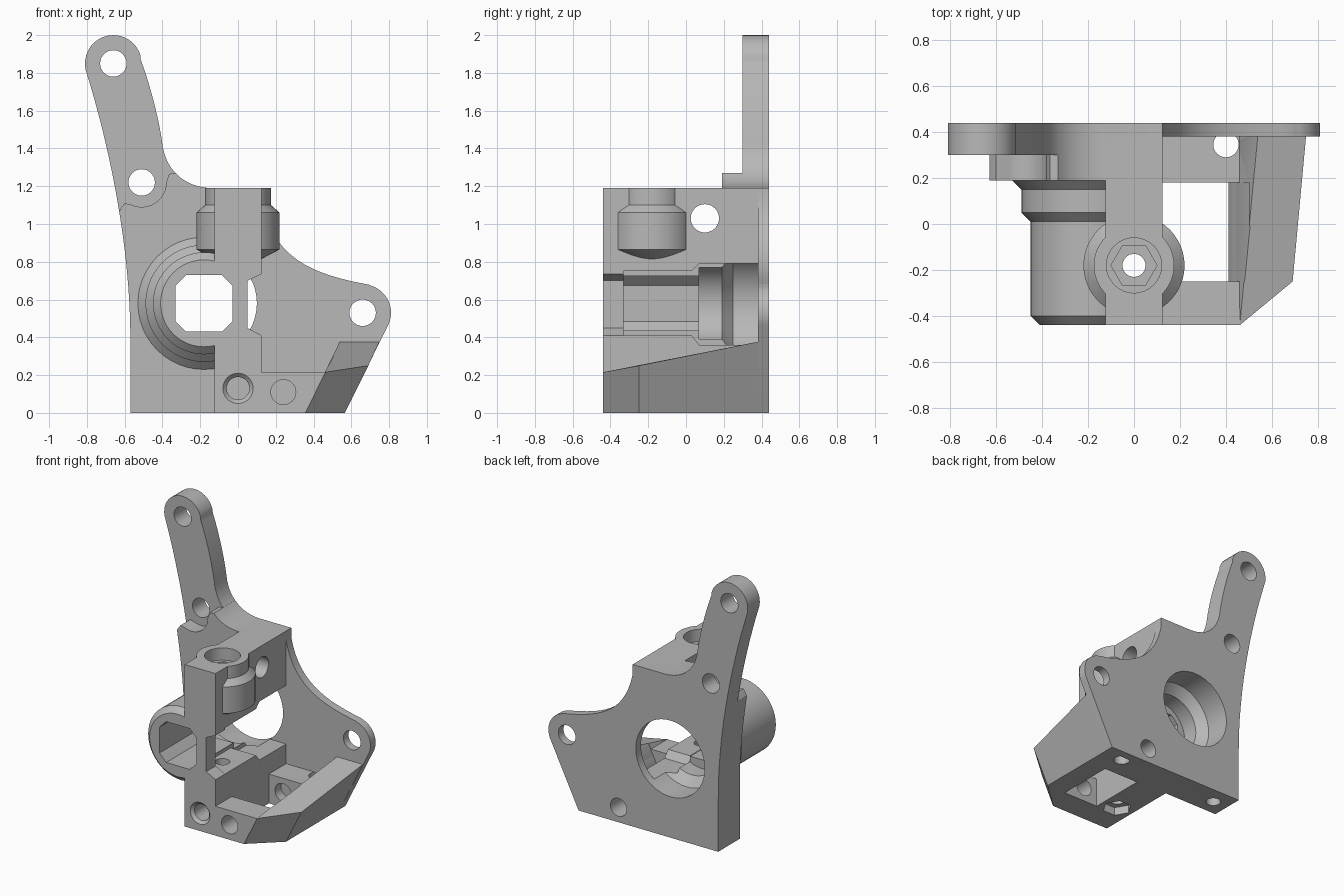
import bpy, bmesh
from math import sin, cos, radians, pi
from mathutils import Vector
from mathutils.geometry import interpolate_bezier

cube = bpy.data.objects.get("Cube")
if cube:
    bpy.data.objects.remove(cube, do_unlink=True)

grey = bpy.data.materials.new("plain grey")
grey.use_nodes = True
grey.diffuse_color = (0.48, 0.48, 0.48, 1)
grey.node_tree.nodes["Principled BSDF"].inputs["Base Color"].default_value = grey.diffuse_color


def place(axis, u, v, t):
    """Section point (u, v) at distance t along the given axis."""
    return {"x": (t, u, v), "y": (u, t, v), "z": (u, v, t)}[axis]


def finish(name, bm):
    bmesh.ops.recalc_face_normals(bm, faces=bm.faces[:])
    mesh = bpy.data.meshes.new(name)
    bm.to_mesh(mesh)
    bm.free()
    mesh.materials.append(grey)
    obj = bpy.data.objects.new(name, mesh)
    bpy.context.collection.objects.link(obj)
    return obj


def loft(name, axis, rings):
    """Solid through equal-length rings, each given as (distance, points)."""
    bm = bmesh.new()
    loops = [[bm.verts.new(place(axis, u, v, t)) for u, v in pts] for t, pts in rings]
    for a, b in zip(loops, loops[1:]):
        for i in range(len(a)):
            j = (i + 1) % len(a)
            bm.faces.new((a[i], a[j], b[j], b[i]))
    bm.faces.new(loops[0][::-1])
    bm.faces.new(loops[-1])
    return finish(name, bm)


def prism(name, axis, pts, a, b):
    return loft(name, axis, [(a, pts), (b, pts)])


def rect(u0, u1, v0, v1):
    return [(u0, v0), (u1, v0), (u1, v1), (u0, v1)]


def arc(u, v, r, a0, a1, n=16):
    angles = [radians(a0 + (a1 - a0) * i / n) for i in range(n + 1)]
    return [(u + r * cos(a), v + r * sin(a)) for a in angles]


def lathe(name, axis, u, v, profile, n=48):
    """Turned solid, profile given as (distance, radius)."""
    return loft(name, axis, [(t, arc(u, v, r, 0, 360, n)[:-1]) for t, r in profile])


def curve(*pts, n=16):
    p = [Vector((x, z, 0)) for x, z in pts]
    return [(q.x, q.y) for q in interpolate_bezier(*p, n)]


# outlines of the mounting plate
left_edge = [(-0.57, 0)] + curve((-0.57, 0.36), (-0.565, 0.85), (-0.675, 1.4), (-0.808, 1.82))
arm_tip = arc(-0.66, 1.85, 0.15, 184, 15)
arm_inner = curve((-0.515, 1.87), (-0.47, 1.75), (-0.42, 1.57), (-0.4, 1.42))
fillet = curve((-0.4, 1.42), (-0.38, 1.28), (-0.28, 1.195), (-0.14, 1.19))[1:]
right_edge = curve((0.125, 1.12), (0.19, 0.8), (0.42, 0.73), (0.695, 0.678))
right_lobe = arc(0.66, 0.53, 0.15, 74, -25)
upper = left_edge + arm_tip + arm_inner + fillet

back_plate = prism("back_plate", "y",
                   upper + [(0.125, 1.19)] + right_edge + right_lobe + [(0.565, 0)], 0.38, 0.44)
arm = prism("upper_arm", "y", upper + [(-0.1, 1.19), (-0.1, 0)], 0.30, 0.44)
low_edge = [p for p in left_edge if p[1] < 1.07]
step = [(-0.622, 1.08), (-0.6, 1.11)] + arc(-0.51, 1.22, 0.13, 245, 360, 12) + [(-0.365, 1.265), (-0.33, 1.27)]
pad = prism("thick_pad", "y", low_edge + step + [p for p in fillet if p[0] > -0.32]
            + [(-0.1, 1.19), (-0.1, 0)], 0.19, 0.44)

# central upright block
block = prism("central_block", "y", rect(-0.125, 0.125, 0, 1.19), -0.44, 0.44)

# side barrel, kept only to the left of the block centre
barrel = lathe("barrel", "y", -0.18, 0.58,
               [(-0.44, 0.23), (-0.4, 0.27), (0.01, 0.27), (0.05, 0.31),
                (0.15, 0.31), (0.19, 0.35), (0.24, 0.35)])

# vertical screw collar with conical underside
collar = lathe("screw_collar", "z", 0, -0.18,
               [(0.76, 0.02), (0.865, 0.22), (1.06, 0.22), (1.1, 0.175), (1.19, 0.175)])

# right foot: flat ledges and a leaning wedge wall
ledge = prism("foot_ledges", "y", [(0.125, 0), (0.357, 0), (0.462, 0.215), (0.125, 0.215)], -0.44, 0.39)
bm = bmesh.new()
for co in [(0.355, -0.44, 0), (0.565, -0.25, 0), (0.565, 0.4, 0), (0.355, 0.4, 0),
           (0.46, -0.44, 0.215), (0.69, -0.25, 0.25), (0.75, 0.4, 0.38), (0.54, 0.4, 0.38)]:
    bm.verts.new(co)
bmesh.ops.convex_hull(bm, input=bm.verts[:])
bmesh.ops.dissolve_limit(bm, angle_limit=0.02, verts=bm.verts[:], edges=bm.edges[:])
wedge = finish("foot_wedge", bm)

# cutters: main bore, octagonal channel and side slot
clip = prism("cut_barrel_clip", "y", rect(0.0, 0.5, 0, 1.2), -0.6, 0.6)
bore = lathe("cut_bore", "y", -0.18, 0.58, [(0.07, 0.215), (0.19, 0.215), (0.25, 0.28), (0.5, 0.28)])
c = 0.055
x0, x1, z0, z1 = -0.33, -0.03, 0.43, 0.73
octagon = prism("cut_octagon", "y",
                [(x0 + c, z0), (x1 - c, z0), (x1, z0 + c), (x1, z1 - c),
                 (x1 - c, z1), (x0 + c, z1), (x0, z1 - c), (x0, z0 + c)], -0.6, 0.2)
slot = prism("cut_slot", "x",
             [(-0.33, 0.41), (0.03, 0.41), (0.07, 0.36), (0.38, 0.36),
              (0.38, 0.79), (0.07, 0.79), (0.03, 0.75), (-0.33, 0.75)], -0.08, 0.2)
notch = prism("cut_front_notch", "y", [(0.05, 0.45), (0.2, 0.37), (0.2, 0.77), (0.05, 0.7)], -0.6, -0.32)
window = prism("cut_foot_window", "y",
               [(0.1, -0.1), (0.41, -0.1), (0.41, 0.11), (0.505, 0.3), (0.1, 0.3)], -0.25, 0.18)


# cutters: screw holes
def hole(axis, u, v, r, a, b, n=32):
    return lathe("cut_hole", axis, u, v, [(a, r), (b, r)], n)


arm_hole = hole("y", -0.66, 1.85, 0.07, 0, 0.6)
mid_hole = hole("y", -0.51, 1.22, 0.07, 0, 0.6)
lobe_hole = hole("y", 0.66, 0.53, 0.07, 0, 0.6)
cross_hole = hole("x", 0.1, 1.03, 0.075, -0.5, 0.5)
screw_hole = hole("z", 0, -0.18, 0.05, -0.1, 1.3)
screw_seat = hole("z", 0, -0.18, 0.12, 1.1, 1.3)
screw_hex = hole("z", 0, -0.18, 0.1, 1.0, 1.15, 6)
foot_hex = hole("z", 0, -0.18, 0.1, -0.1, 0.06, 6)
front_hole = lathe("cut_front_hole", "y", 0, 0.13,
                   [(-0.46, 0.08), (-0.44, 0.08), (-0.42, 0.06), (-0.26, 0.06)])
foot_hole = hole("y", 0.24, 0.11, 0.066, -0.6, 0.25)
rear_hole = hole("y", 0.24, 0.11, 0.066, 0.28, 0.6)
ledge_hole = hole("z", 0.4, 0.345, 0.055, -0.1, 0.3)
pad_hole = hole("z", -0.45, 0.31, 0.05, -0.1, 0.3)

cuts = {
    back_plate: [bore, arm_hole, mid_hole, lobe_hole, rear_hole],
    arm: [bore, arm_hole, mid_hole, pad_hole],
    pad: [bore, octagon, mid_hole, pad_hole],
    block: [bore, octagon, slot, notch, cross_hole, screw_hole, screw_seat, screw_hex, foot_hex, front_hole],
    barrel: [clip, bore, octagon, slot, screw_hole],
    collar: [octagon, slot, cross_hole, screw_hole, screw_seat, screw_hex],
    ledge: [window, foot_hole, rear_hole, ledge_hole],
    wedge: [window, ledge_hole],
}

# apply the cuts, then shade
for part, cutters in cuts.items():
    for cutter in cutters:
        mod = part.modifiers.new(cutter.name, "BOOLEAN")
        mod.operation = "DIFFERENCE"
        mod.solver = "EXACT"
        mod.object = cutter
bpy.context.view_layer.update()
graph = bpy.context.evaluated_depsgraph_get()
results = {p: bpy.data.meshes.new_from_object(p.evaluated_get(graph)) for p in cuts}
for part, mesh in results.items():
    part.modifiers.clear()
    part.data = mesh
for cutter in {k for group in cuts.values() for k in group}:
    bpy.data.objects.remove(cutter, do_unlink=True)
for obj in bpy.context.selected_objects:
    obj.select_set(False)
for part in cuts:
    part.select_set(True)
    bpy.context.view_layer.objects.active = part
bpy.ops.object.shade_smooth_by_angle(angle=radians(30))
